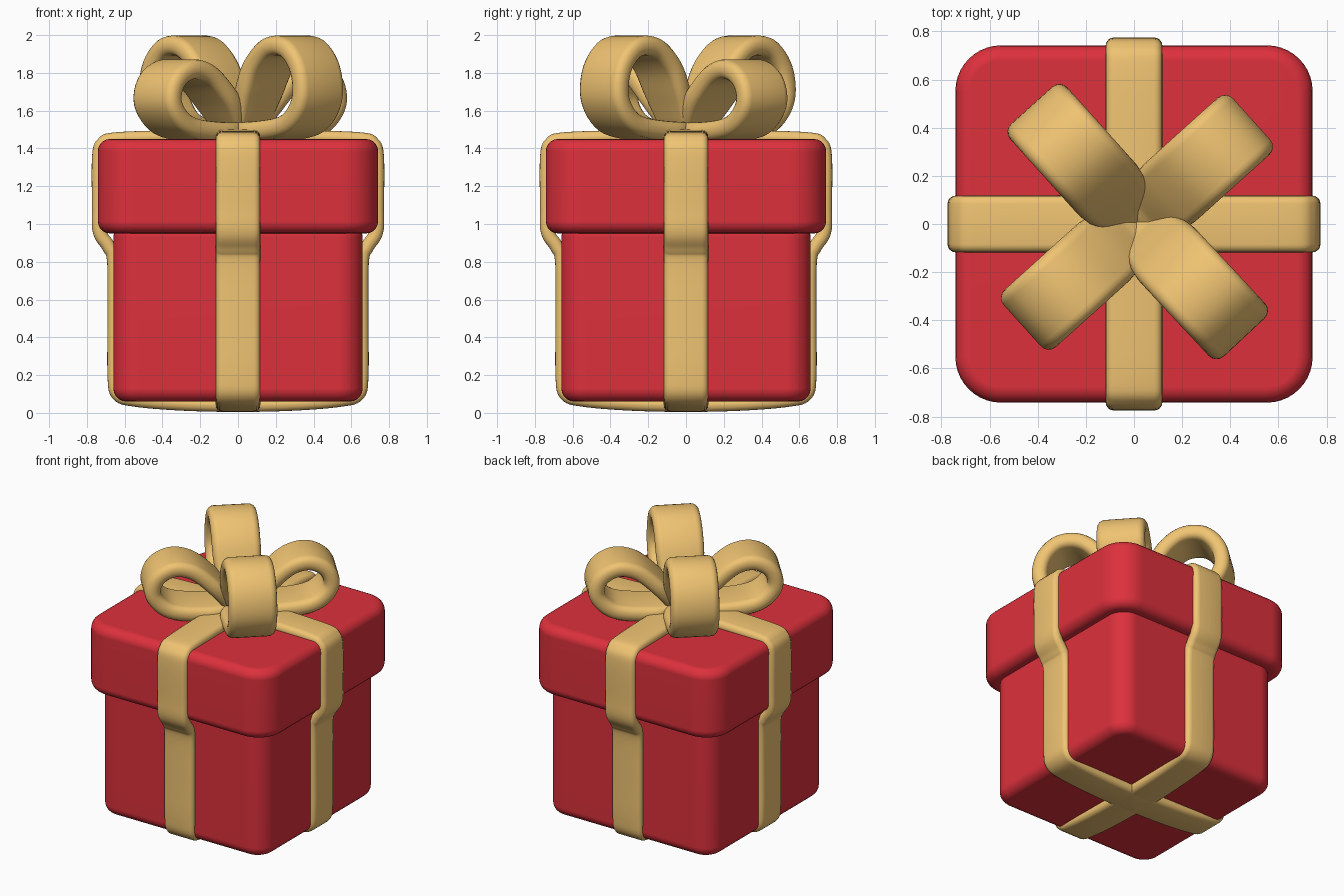
import bpy, bmesh, math
from mathutils import Vector

if "Cube" in bpy.data.objects:
    bpy.data.objects.remove(bpy.data.objects["Cube"])

def material(name, color):
    m = bpy.data.materials.new(name)
    m.diffuse_color = color
    m.use_nodes = True
    m.node_tree.nodes["Principled BSDF"].inputs["Base Color"].default_value = m.diffuse_color
    return m

RED = material("red_paper", (0.72, 0.03, 0.045, 1))
GOLD = material("gold_ribbon", (0.87, 0.55, 0.17, 1))

def finish(bm, name, mat):
    bmesh.ops.recalc_face_normals(bm, faces=bm.faces)
    me = bpy.data.meshes.new(name)
    bm.to_mesh(me)
    bm.free()
    me.materials.append(mat)
    for p in me.polygons:
        p.use_smooth = True
    ob = bpy.data.objects.new(name, me)
    bpy.context.collection.objects.link(ob)
    return ob

def rounded_box(name, half, z0, z1, corner, rim):
    """Box with large vertical corner rounding and a softer rim."""
    bm = bmesh.new()
    bmesh.ops.create_cube(bm, size=1)
    for v in bm.verts:
        v.co = (v.co.x * 2 * half, v.co.y * 2 * half, z0 + (v.co.z + 0.5) * (z1 - z0))
    upright = [e for e in bm.edges if abs(e.verts[0].co.z - e.verts[1].co.z) > 0.1]
    bmesh.ops.bevel(bm, geom=upright, offset=corner, offset_type='OFFSET',
                    segments=10, profile=0.5, affect='EDGES')
    ob = finish(bm, name, RED)
    b = ob.modifiers.new("rim", 'BEVEL')
    b.width, b.segments, b.limit_method = rim, 5, 'ANGLE'
    b.angle_limit = math.radians(40)
    ob.modifiers.new("normals", 'WEIGHTED_NORMAL')
    return ob

def smooth_loop(pts, steps=6):
    """Closed Catmull-Rom curve through the points."""
    pts = [Vector(p) for p in pts]
    n, out = len(pts), []
    for i in range(n):
        a, b, c, d = (pts[(i + k) % n] for k in (-1, 0, 1, 2))
        for s in range(steps):
            t = s / steps
            out.append(0.5 * (2 * b + (c - a) * t + (2 * a - 5 * b + 4 * c - d) * t * t
                              + (3 * b - a - 3 * c + d) * t ** 3))
    return out

def strip_section(w, t, r, seg=4):
    """Rounded rectangle: half width w, half thickness t."""
    out = []
    for k, (sx, sy) in enumerate(((1, 1), (-1, 1), (-1, -1), (1, -1))):
        for j in range(seg + 1):
            a = math.pi / 2 * (k + j / seg)
            out.append((sx * (w - r) + r * math.cos(a), sy * (t - r) + r * math.sin(a)))
    return out

def ribbon(name, pts, angle, w, t, r, centre=(0, 0), pinch=0):
    """Sweep a strip along a closed loop in the upright plane at the given angle."""
    path = smooth_loop(pts)
    n = len(path)
    d = Vector((math.cos(angle), math.sin(angle), 0))
    side = Vector((-d.y, d.x, 0))
    base = Vector((centre[0], centre[1], 0))
    section = strip_section(w, t, r)
    bm = bmesh.new()
    rings = []
    for i, p in enumerate(path):
        tan = (path[(i + 1) % n] - path[i - 1]).normalized()
        nrm = d * tan.y - Vector((0, 0, tan.x))
        f = 1.0
        if pinch:
            k = min(1, max(0, p.x / pinch))
            f = 0.4 + 0.6 * math.sin(k * math.pi / 2)
        c = base + d * p.x + Vector((0, 0, p.y))
        rings.append([bm.verts.new(c + side * (u * f) + nrm * v) for u, v in section])
    m = len(section)
    for i in range(n):
        a, b = rings[i], rings[(i + 1) % n]
        for j in range(m):
            bm.faces.new((a[j], a[(j + 1) % m], b[(j + 1) % m], b[j]))
    return finish(bm, name, GOLD)

# Box and lid
rounded_box("box_body", 0.66, 0.06, 1.0, 0.13, 0.07)
rounded_box("box_lid", 0.742, 0.95, 1.45, 0.19, 0.065)

# Two ribbons wrapped around the box
half = [(0.3, 0.048), (0.54, 0.068), (0.635, 0.098), (0.655, 0.2), (0.655, 0.5),
        (0.657, 0.8), (0.685, 0.88), (0.733, 0.96), (0.737, 1.1), (0.737, 1.35),
        (0.715, 1.425), (0.64, 1.45), (0.3, 1.462)]
wrap = [(0, 0.041)] + half + [(0, 1.468)] + [(-x, z) for x, z in reversed(half)]
ribbon("ribbon_wrap_x", wrap, 0, 0.118, 0.036, 0.034)
ribbon("ribbon_wrap_y", wrap, math.pi / 2, 0.118, 0.036, 0.034)

# Bow: a tall pair and a low pair of loops on the diagonals
tall = [(0.04, 1.495), (0.28, 1.495), (0.49, 1.535), (0.595, 1.66), (0.58, 1.82),
        (0.48, 1.93), (0.34, 1.935), (0.22, 1.84), (0.14, 1.69), (0.08, 1.56)]
low = [(0.04, 1.495), (0.28, 1.49), (0.48, 1.525), (0.585, 1.635), (0.56, 1.755),
       (0.45, 1.818), (0.32, 1.79), (0.19, 1.68), (0.09, 1.56)]
for name, pts, deg in (("bow_loop_front_right", tall, -47), ("bow_loop_back_left", tall, 132),
                       ("bow_loop_back_right", low, 42), ("bow_loop_front_left", low, 222)):
    ribbon(name, pts, math.radians(deg), 0.16, 0.052, 0.045, (0.012, 0.007), 0.2)
